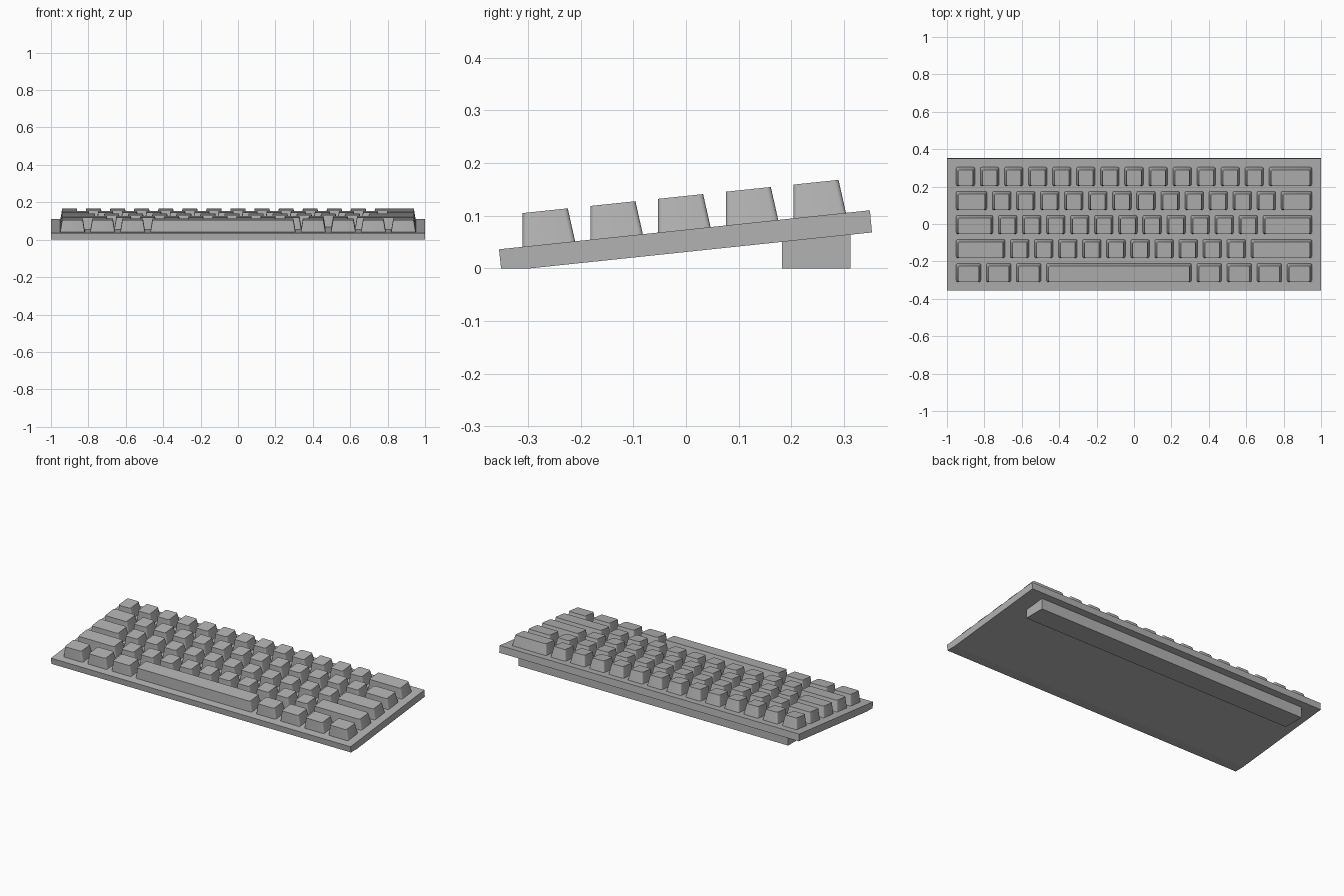
import bpy
import bmesh
import math

cube = bpy.data.objects.get("Cube")
if cube:
    bpy.data.objects.remove(cube)

grey = bpy.data.materials.new("mid grey")
grey.use_nodes = True
colour = (0.45, 0.45, 0.45, 1)
grey.diffuse_color = colour
grey.node_tree.nodes["Principled BSDF"].inputs["Base Color"].default_value = colour

SLOPE = math.tan(math.radians(6))   # tilt of the case
UNIT = 0.1287                       # pitch of a single key
GAP = 0.0285                        # space between keys
KEY_HEIGHT = 0.064


def deck(y):
    """Height of the tilted top surface."""
    return 0.036 + SLOPE * (y + 0.355)


def loft(name, lower, upper):
    """Solid between two matching closed loops."""
    bm = bmesh.new()
    a = [bm.verts.new(p) for p in lower]
    b = [bm.verts.new(p) for p in upper]
    bm.faces.new(a[::-1])
    bm.faces.new(b)
    for i in range(len(a)):
        j = (i + 1) % len(a)
        bm.faces.new((a[i], a[j], b[j], b[i]))
    bmesh.ops.recalc_face_normals(bm, faces=bm.faces)
    mesh = bpy.data.meshes.new(name)
    bm.to_mesh(mesh)
    bm.free()
    mesh.materials.append(grey)
    obj = bpy.data.objects.new(name, mesh)
    bpy.context.collection.objects.link(obj)
    return obj


def rounded_loop(x0, x1, y0, y1, lift, r=0.009, steps=4):
    """Rounded rectangle lying parallel to the deck."""
    corners = ((x1 - r, y1 - r), (x0 + r, y1 - r), (x0 + r, y0 + r), (x1 - r, y0 + r))
    points = []
    for c, (cx, cy) in enumerate(corners):
        for s in range(steps + 1):
            angle = math.pi / 2 * (c + s / steps)
            y = cy + r * math.sin(angle)
            points.append((cx + r * math.cos(angle), y, deck(y) + lift))
    return points


# Tilted case with a flat contact strip at the front
profile = ((-0.355, 0.036), (-0.351, 0), (-0.294, 0), (0.353, 0.068), (0.349, 0.11))
loft("case", [(-1, y, z) for y, z in profile], [(1, y, z) for y, z in profile])

# Rear foot, its top following the underside of the case
foot = ((0.182, 0), (0.312, 0), (0.312, 0.066), (0.182, 0.052))
loft("rear_foot", [(-0.9, y, z) for y, z in foot], [(0.9, y, z) for y, z in foot])

# Key widths in units, front row first
rows = (
    [1.25] * 3 + [6.25] + [1.25] * 4,
    [2.25] + [1] * 10 + [2.75],
    [1.75] + [1] * 11 + [2.25],
    [1.5] + [1] * 12 + [1.5],
    [1] * 13 + [2],
)

# Tapered keycaps
keys = []
for r, widths in enumerate(rows):
    y0 = -0.31 + r * 0.1285
    y1 = y0 + 0.1
    x = -7.5 * UNIT
    for k, width in enumerate(widths):
        x0 = x + GAP / 2
        x1 = x + width * UNIT - GAP / 2
        x += width * UNIT
        name = "space_bar" if width > 5 else f"key_row{r + 1}_{k + 1}"
        keys.append(loft(
            name,
            rounded_loop(x0, x1, y0, y1, -0.002),
            rounded_loop(x0 + 0.011, x1 - 0.011, y0, y1 - 0.0145, KEY_HEIGHT)))

# Smooth the rounded corners, keep the rims crisp
bpy.ops.object.select_all(action="DESELECT")
for key in keys:
    key.select_set(True)
bpy.context.view_layer.objects.active = keys[0]
bpy.ops.object.shade_smooth_by_angle(angle=math.radians(30))
